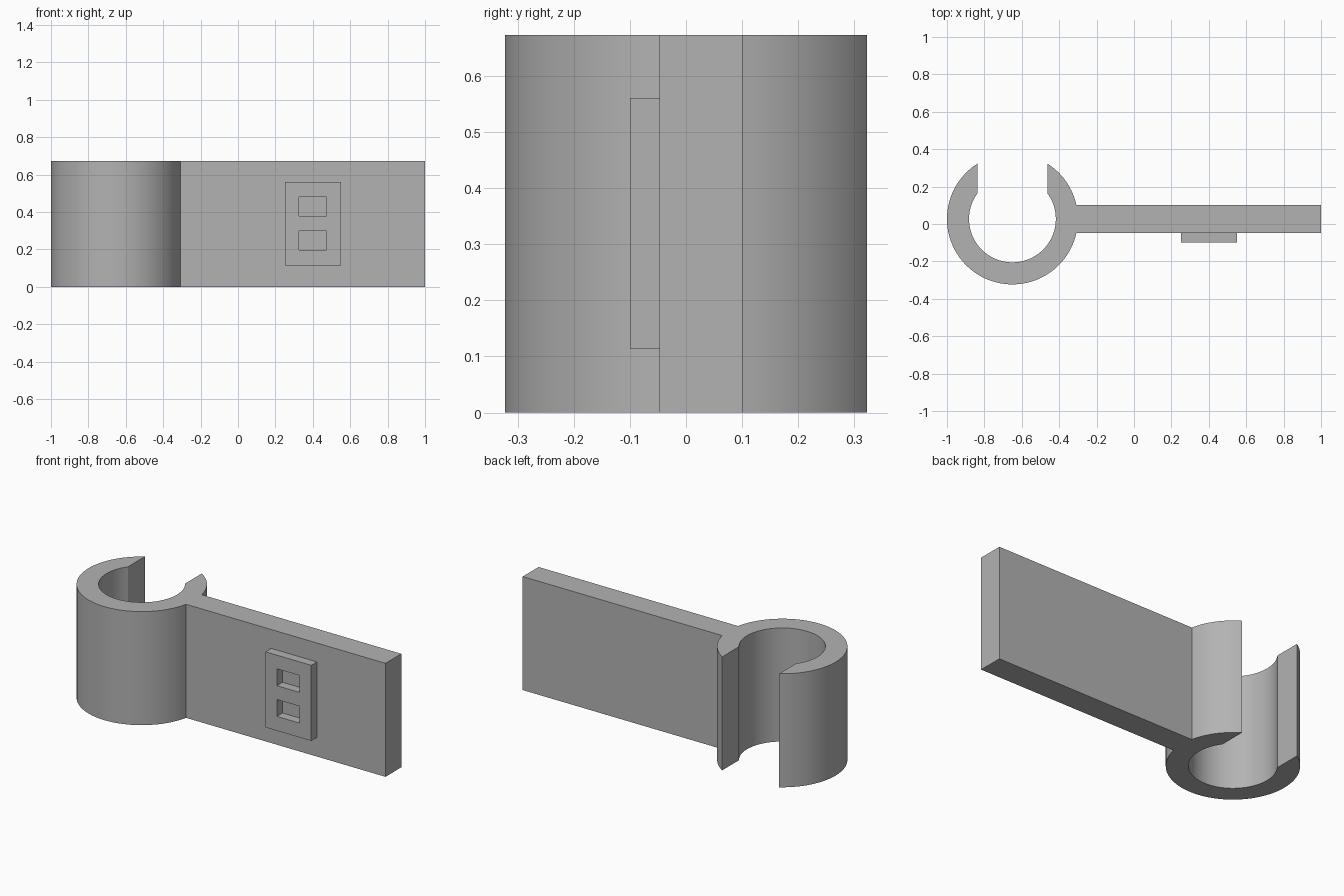
import bpy, bmesh
from math import asin, acos, pi, sin, cos, radians
from mathutils import Vector

cube = bpy.data.objects.get("Cube")
if cube:
    bpy.data.objects.remove(cube, do_unlink=True)

HEIGHT = 0.673
CX, CY = -0.65, 0.027          # clip axis
R_OUT, R_IN = 0.35, 0.232
GAP = 0.187                    # half width of the clip opening
ARM = 0.074                    # half thickness of the arm

grey = bpy.data.materials.new("plain grey")
grey.use_nodes = True
colour = (0.45, 0.45, 0.45, 1)
grey.diffuse_color = colour
grey.node_tree.nodes["Principled BSDF"].inputs["Base Color"].default_value = colour


def finish(name, bm):
    bmesh.ops.recalc_face_normals(bm, faces=bm.faces)
    mesh = bpy.data.meshes.new(name)
    bm.to_mesh(mesh)
    bm.free()
    mesh.materials.append(grey)
    obj = bpy.data.objects.new(name, mesh)
    bpy.context.collection.objects.link(obj)
    return obj


def extrude(bm, faces, offset):
    result = bmesh.ops.extrude_face_region(bm, geom=faces, use_keep_orig=True)
    moved = [g for g in result["geom"] if isinstance(g, bmesh.types.BMVert)]
    bmesh.ops.translate(bm, verts=moved, vec=offset)


def arc(radius, start, end, steps):
    angles = [start + (end - start) * i / steps for i in range(steps + 1)]
    return [(CX + radius * cos(a), CY + radius * sin(a)) for a in angles]


# Open ring clip and flat arm as one extruded profile
root = asin(ARM / R_OUT)
lip_out, lip_in = acos(GAP / R_OUT), acos(GAP / R_IN)
profile = [(1, CY - ARM), (1, CY + ARM)]
profile += arc(R_OUT, root, lip_out, 16)
profile += arc(R_IN, lip_in, -pi - lip_in, 80)
profile += arc(R_OUT, pi - lip_out, 2 * pi - root, 72)
bm = bmesh.new()
base = bm.faces.new([bm.verts.new((x, y, 0)) for x, y in profile])
extrude(bm, [base], Vector((0, 0, HEIGHT)))
body = finish("clip_and_arm", bm)
bpy.ops.object.select_all(action="DESELECT")
body.select_set(True)
bpy.context.view_layer.objects.active = body
bpy.ops.object.shade_smooth_by_angle(angle=radians(25))

# Raised plate with two square openings, laid out on a small grid
xs = [0.25, 0.325, 0.472, 0.55]
zs = [0.113, 0.198, 0.298, 0.38, 0.48, 0.561]
bm = bmesh.new()
grid = [[bm.verts.new((x, CY - ARM, z)) for z in zs] for x in xs]
cells = []
for i in range(len(xs) - 1):
    for j in range(len(zs) - 1):
        if i == 1 and j in (1, 3):
            continue
        cells.append(bm.faces.new((grid[i][j], grid[i + 1][j],
                                   grid[i + 1][j + 1], grid[i][j + 1])))
extrude(bm, cells, Vector((0, -0.053, 0)))
finish("socket_plate", bm)
